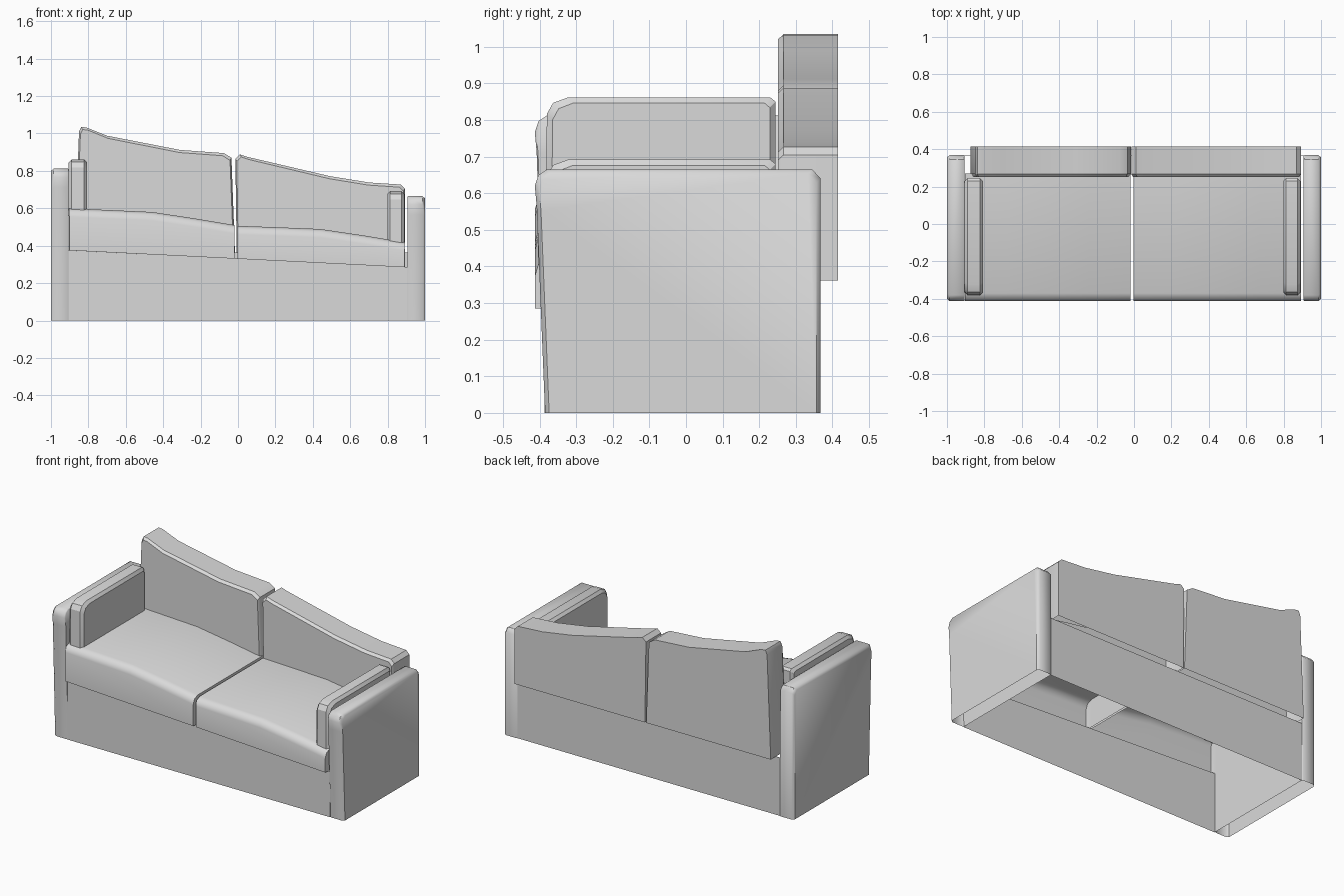
import bpy
import bmesh

cube = bpy.data.objects.get("Cube")
if cube:
    bpy.data.objects.remove(cube, do_unlink=True)

# Single plain upholstery colour
GREY = (0.7, 0.7, 0.7, 1.0)
fabric = bpy.data.materials.new("grey_fabric")
fabric.use_nodes = True
fabric.diffuse_color = GREY
fabric.node_tree.nodes["Principled BSDF"].inputs["Base Color"].default_value = GREY


def shrink(outline, side, drop):
    """Pull the sides in and the top down, leaving the bottom edge's height."""
    us = [p[0] for p in outline]
    vs = [p[1] for p in outline]
    mid = (min(us) + max(us)) / 2
    half = (max(us) - min(us)) / 2
    low = (min(vs) + max(vs)) / 2
    return [(u - side * (u - mid) / half, v - drop if v > low else v)
            for u, v in outline]


def loft(name, outline, axis, stations, smooth=0.5):
    """Sweep an outline along x or y through (position, side inset, top drop)
    stations, as a hollow shell without an underside."""
    bm = bmesh.new()
    rings = []
    for pos, side, drop in stations:
        ring = shrink(outline, side, drop)
        rings.append([bm.verts.new((pos, u, v) if axis == "x" else (u, pos, v))
                      for u, v in ring])
    n = len(outline)
    for a, b in zip(rings, rings[1:]):
        for i in range(n):
            j = (i + 1) % n
            bm.faces.new((a[i], a[j], b[j], b[i]))
    bm.faces.new(rings[0])
    bm.faces.new(rings[-1])
    bmesh.ops.recalc_face_normals(bm, faces=bm.faces)
    under = [f for f in bm.faces if f.normal.z < -0.9]
    bmesh.ops.delete(bm, geom=under, context="FACES")
    mesh = bpy.data.meshes.new(name)
    bm.to_mesh(mesh)
    bm.free()
    mesh.materials.append(fabric)
    obj = bpy.data.objects.new(name, mesh)
    bpy.context.collection.objects.link(obj)
    bpy.ops.object.select_all(action="DESELECT")
    obj.select_set(True)
    bpy.context.view_layer.objects.active = obj
    bpy.ops.object.shade_smooth_by_angle(angle=smooth)


# Arms: leaning front edge, rounded top corners, softened outer rim
def arm(name, top, outer, inner):
    out = 1 if outer > inner else -1
    outline = [(-0.385, 0), (-0.408, top - 0.1), (-0.413, top - 0.045),
               (-0.403, top - 0.015), (-0.38, top), (0.345, top),
               (0.368, top - 0.025), (0.368, 0)]
    loft(name, outline, "x",
         [(outer, 0.012, 0.012), (outer - out * 0.014, 0, 0),
          (inner + out * 0.005, 0, 0), (inner, 0.004, 0.004)], smooth=0.8)


arm("right_arm", 0.812, -1.0, -0.905)
arm("left_arm", 0.665, 1.0, 0.906)


# Loose pads resting against the inside of each arm
def arm_pad(name, bottom, top, x0, x1):
    outline = [(-0.383, bottom), (-0.38, top - 0.045), (-0.363, top - 0.015),
               (-0.322, top), (0.23, top), (0.245, top - 0.012), (0.245, bottom)]
    loft(name, outline, "x", [(x0, 0.016, 0.016), (x0 + 0.016, 0, 0),
                              (x1 - 0.016, 0, 0), (x1, 0.016, 0.016)])


arm_pad("right_arm_pad", 0.56, 0.862, -0.905, -0.807)
arm_pad("left_arm_pad", 0.41, 0.692, 0.798, 0.89)

# Sagging seat cushions with a rolled front lip
SEATS = {
    "right_seat": [(-0.904, 0.375), (-0.904, 0.6), (-0.68, 0.59), (-0.46, 0.58),
                   (-0.24, 0.547), (-0.018, 0.51), (-0.018, 0.331)],
    "left_seat": [(-0.004, 0.33), (-0.004, 0.506), (0.22, 0.498), (0.44, 0.489),
                  (0.67, 0.455), (0.893, 0.418), (0.893, 0.285)],
}
for name, outline in SEATS.items():
    loft(name, outline, "y", [(-0.413, 0.002, 0.045), (-0.404, 0, 0.014),
                              (-0.37, 0, 0), (0.27, 0, 0)], smooth=1.2)

# Back cushions with a chamfered front rim
BACKS = {
    "right_back": [(-0.875, 0.362), (-0.85, 1.01), (-0.838, 1.035), (-0.81, 1.032),
                   (-0.7, 0.988), (-0.31, 0.912), (-0.075, 0.895),
                   (-0.035, 0.87), (-0.016, 0.362)],
    "left_back": [(-0.007, 0.362), (-0.014, 0.865), (0.01, 0.888), (0.05, 0.875),
                  (0.49, 0.772), (0.7, 0.738), (0.87, 0.727),
                  (0.892, 0.705), (0.892, 0.362)],
}
for name, outline in BACKS.items():
    loft(name, outline, "y", [(0.252, 0.008, 0.014), (0.267, 0, 0), (0.415, 0, 0)])

# Thin base panels; the frame is open below
loft("front_panel", [(-0.905, 0), (-0.905, 0.375), (0.906, 0.285), (0.906, 0)],
     "y", [(-0.386, 0, 0), (-0.384, 0, 0)])
loft("back_panel", [(-0.905, 0), (-0.905, 0.363), (0.906, 0.363), (0.906, 0)],
     "y", [(0.363, 0, 0), (0.365, 0, 0)])
